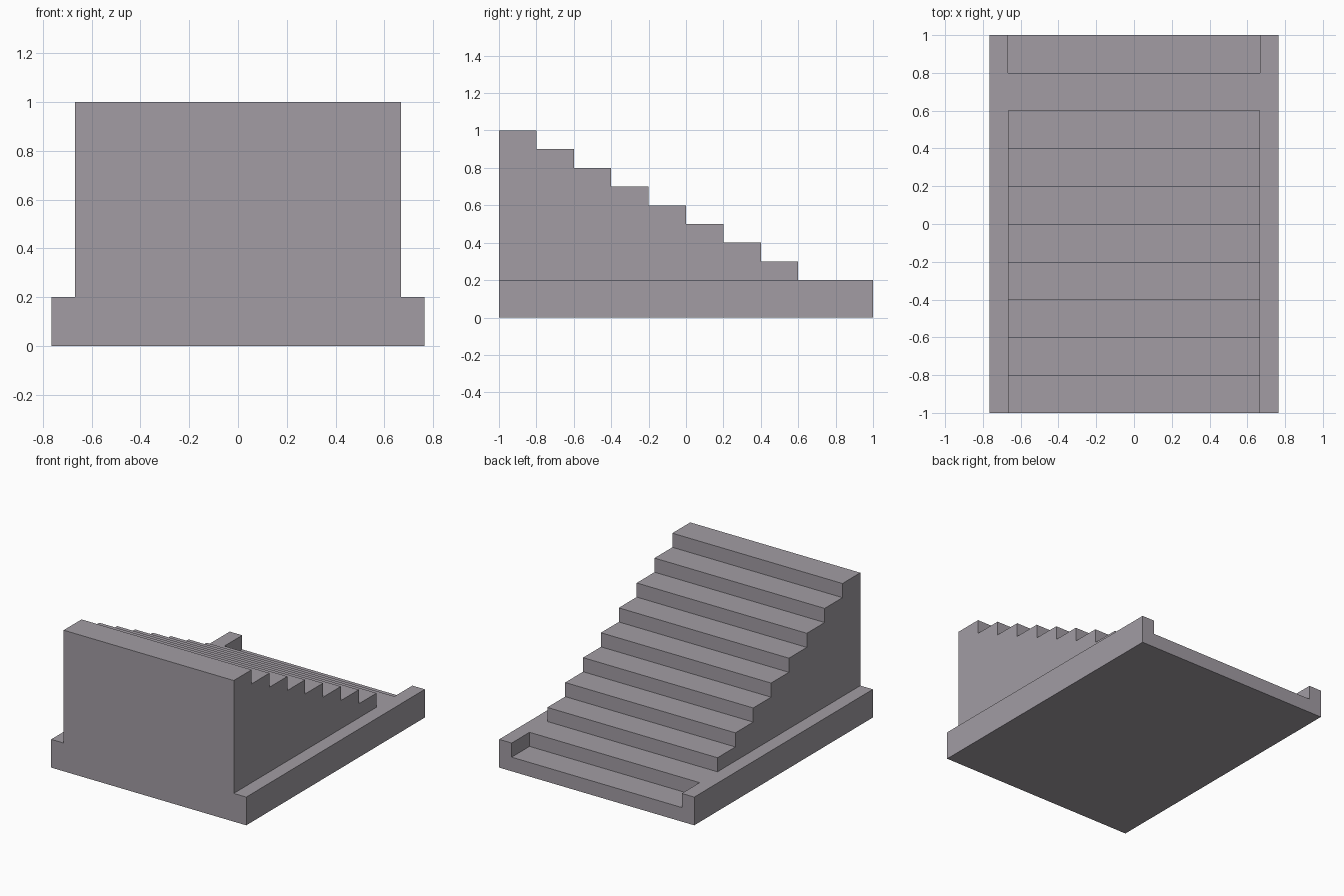
import bpy
import bmesh

if "Cube" in bpy.data.objects:
    bpy.data.objects.remove(bpy.data.objects["Cube"])

HALF_STAIR, HALF_BASE = 0.667, 0.765
RUN, RISE = 0.2, 0.1

stone = bpy.data.materials.new("warm grey stone")
stone.diffuse_color = (0.36, 0.335, 0.37, 1)
stone.use_nodes = True
stone.node_tree.nodes["Principled BSDF"].inputs["Base Color"].default_value = stone.diffuse_color


def extrude_profile(name, points, half_width):
    """Solid made by sweeping a (y, z) outline along x."""
    bm = bmesh.new()
    face = bm.faces.new([bm.verts.new((-half_width, y, z)) for y, z in points])
    swept = bmesh.ops.extrude_face_region(bm, geom=[face])["geom"]
    moved = [v for v in swept if isinstance(v, bmesh.types.BMVert)]
    bmesh.ops.translate(bm, verts=moved, vec=(2 * half_width, 0, 0))
    bmesh.ops.recalc_face_normals(bm, faces=bm.faces[:])
    mesh = bpy.data.meshes.new(name)
    bm.to_mesh(mesh)
    bm.free()
    mesh.materials.append(stone)
    obj = bpy.data.objects.new(name, mesh)
    bpy.context.collection.objects.link(obj)
    return obj


def rectangle(y0, y1, z0, z1):
    return [(y0, z0), (y1, z0), (y1, z1), (y0, z1)]


# Flight of eight steps descending towards the back
outline = [(0.6, RISE), (-1, RISE)]
for i in range(8):
    z = 1 - i * RISE
    outline += [(-1 + i * RUN, z), (-1 + (i + 1) * RUN, z)]
flight = extrude_profile("step_flight", outline, HALF_STAIR)

# Wide base slab
staircase = extrude_profile("staircase", rectangle(-1, 1, 0, 0.2), HALF_BASE)

# Lowest tread, sunk into the back edge of the slab
recess = extrude_profile("lowest_tread_cutter", rectangle(0.8, 1.2, 0.1, 0.4), HALF_STAIR)

# Join into one solid
bpy.context.view_layer.objects.active = staircase
for tool, operation in ((flight, "UNION"), (recess, "DIFFERENCE")):
    mod = staircase.modifiers.new(operation.lower(), "BOOLEAN")
    mod.operation, mod.solver, mod.object = operation, "EXACT", tool
    bpy.ops.object.modifier_apply(modifier=mod.name)
    bpy.data.objects.remove(tool)
